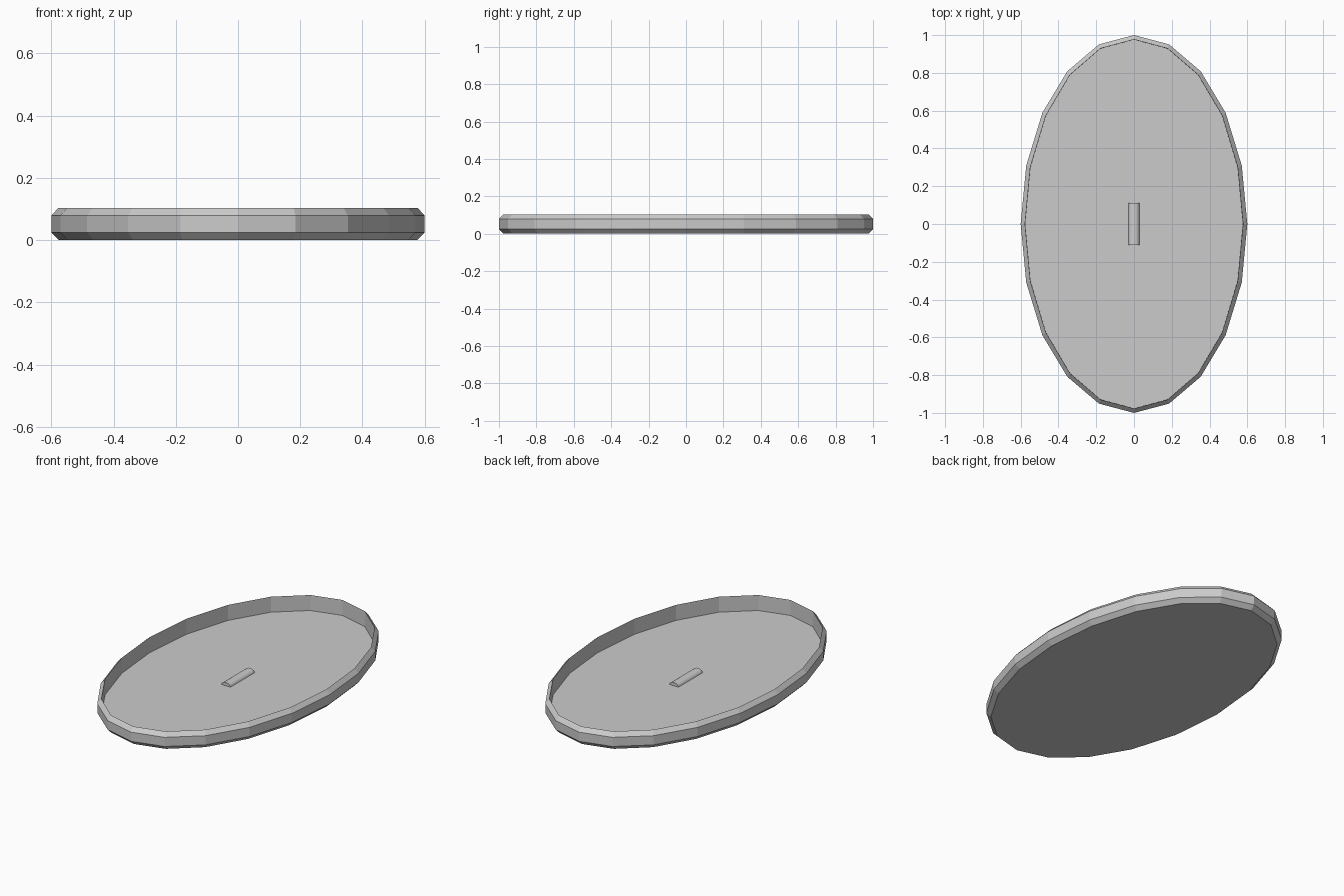
import bpy
import bmesh
from math import sin, cos, pi

if "Cube" in bpy.data.objects:
    bpy.data.objects.remove(bpy.data.objects["Cube"])

SIDES = 20
FLOOR = 0.013


def finish(bm, name):
    bmesh.ops.recalc_face_normals(bm, faces=bm.faces)
    mesh = bpy.data.meshes.new(name)
    bm.to_mesh(mesh)
    bm.free()
    obj = bpy.data.objects.new(name, mesh)
    bpy.context.collection.objects.link(obj)
    return obj


def loft(name, rings):
    """Skin closed point rings and cap both ends."""
    bm = bmesh.new()
    loops = [[bm.verts.new(p) for p in ring] for ring in rings]
    for a, b in zip(loops, loops[1:]):
        for i in range(len(a)):
            j = (i + 1) % len(a)
            bm.faces.new((a[i], a[j], b[j], b[i]))
    bm.faces.new(loops[0])
    bm.faces.new(loops[-1])
    return finish(bm, name)


def ellipse(inset, z):
    return [((0.6 - inset) * sin(2 * pi * i / SIDES),
             (1.0 - inset) * cos(2 * pi * i / SIDES), z) for i in range(SIDES)]


# Oval tray: underside, chamfered rim, upright inner wall, floor
loft("oval_tray", [ellipse(inset, z) for inset, z in
                   ((0.025, 0), (0, 0.025), (0, 0.079), (0.023, 0.104), (0.024, FLOOR))])


# Low rounded grip in the middle of the floor
def arch(y, scale):
    return [(0.03 * cos(pi * i / 8), y, FLOOR - 0.002 + 0.022 * scale * sin(pi * i / 8))
            for i in range(9)]


grip = loft("centre_grip", [arch(-0.112, 1), arch(0.112, 1)])
for poly in grip.data.polygons:
    poly.use_smooth = abs(poly.normal.y) < 0.5 and poly.normal.z > -0.5
for edge in grip.data.edges:
    a, b = (grip.data.vertices[i].co for i in edge.vertices)
    edge.use_edge_sharp = abs(a.y - b.y) < 0.01
